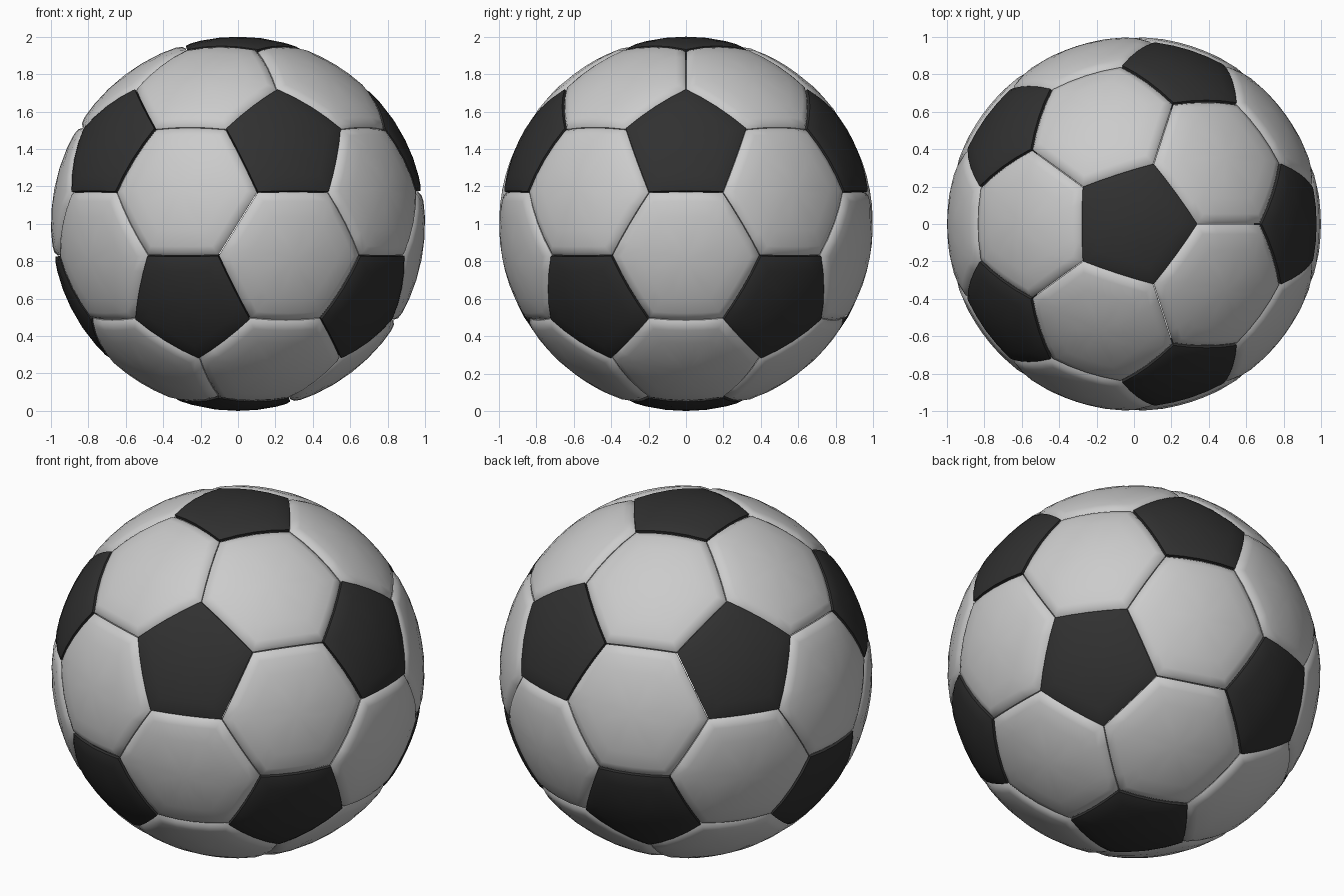
import bpy, bmesh, math
from itertools import combinations
from mathutils import Vector

if "Cube" in bpy.data.objects:
    bpy.data.objects.remove(bpy.data.objects["Cube"])

CENTRE = Vector((0, 0, 1))
SEG = 4          # divisions along each panel edge


# icosahedron directions: two poles and two staggered rings of five
def ring_dir(deg, z):
    r = math.sqrt(1 - z * z)
    a = math.radians(deg)
    return Vector((r * math.cos(a), r * math.sin(a), z))


H = 1 / math.sqrt(5)
ico = [Vector((0, 0, 1)), Vector((0, 0, -1))]
ico += [ring_dir(72 * k, H) for k in range(5)]
ico += [ring_dir(72 * k + 36, -H) for k in range(5)]


def near(a, b):
    return abs(a.dot(b) - H) < 0.01


def ordered(points):
    """Sort panel corners counter-clockwise about their outward axis."""
    axis = sum(points, Vector()).normalized()
    u = (points[0] - axis * points[0].dot(axis)).normalized()
    v = axis.cross(u)
    return axis, sorted(points, key=lambda p: math.atan2(p.dot(v), p.dot(u)))


def add_panel(bm, points, profile):
    """Pillowed panel built from concentric rings of (spread, radius)."""
    axis, corners = ordered(points)
    n = len(corners)
    outline = [corners[i].lerp(corners[(i + 1) % n], s / SEG)
               for i in range(n) for s in range(SEG)]
    mid = sum(corners, Vector()) / n
    hub = bm.verts.new(CENTRE + axis * profile[0][1])
    prev = None
    for spread, radius in profile[1:]:
        ring = [bm.verts.new(CENTRE + mid.lerp(p, spread).normalized() * radius)
                for p in outline]
        m = len(ring)
        for i in range(m):
            j = (i + 1) % m
            if prev is None:
                bm.faces.new((hub, ring[i], ring[j]))
            else:
                bm.faces.new((prev[i], ring[i], ring[j], prev[j]))
        prev = ring


def make_object(name, panels, profile):
    bm = bmesh.new()
    for p in panels:
        add_panel(bm, p, profile)
    mesh = bpy.data.meshes.new(name)
    bm.to_mesh(mesh)
    bm.free()
    ob = bpy.data.objects.new(name, mesh)
    bpy.context.collection.objects.link(ob)
    bpy.ops.object.select_all(action='DESELECT')
    ob.select_set(True)
    bpy.context.view_layer.objects.active = ob
    bpy.ops.object.shade_smooth_by_angle(angle=math.radians(50))
    return ob


# pentagons sit on the icosahedron corners, hexagons on its faces
pentagons = [[(2 * v + w) / 3 for w in ico if near(v, w)] for v in ico]
hexagons = []
for tri in combinations(ico, 3):
    if all(near(a, b) for a, b in combinations(tri, 2)):
        hexagons.append([(2 * a + b) / 3 for a in tri for b in tri if a is not b])

# light panels, rounding down into the seams
make_object("hexagon_panels", hexagons,
            [(0, 1.0), (0.3, 1.0), (0.6, 1.0), (0.84, 0.999), (0.94, 0.993),
             (0.994, 0.978), (0.994, 0.93)])

# dark panels
dark = make_object("pentagon_panels", pentagons,
                   [(0, 1.0), (0.35, 1.0), (0.7, 0.999), (0.9, 0.997),
                    (0.992, 0.991), (0.992, 0.93)])
mat = bpy.data.materials.new("dark_panel")
mat.diffuse_color = (0.03, 0.03, 0.03, 1)
mat.use_nodes = True
mat.node_tree.nodes["Principled BSDF"].inputs["Base Color"].default_value = mat.diffuse_color
dark.data.materials.append(mat)
